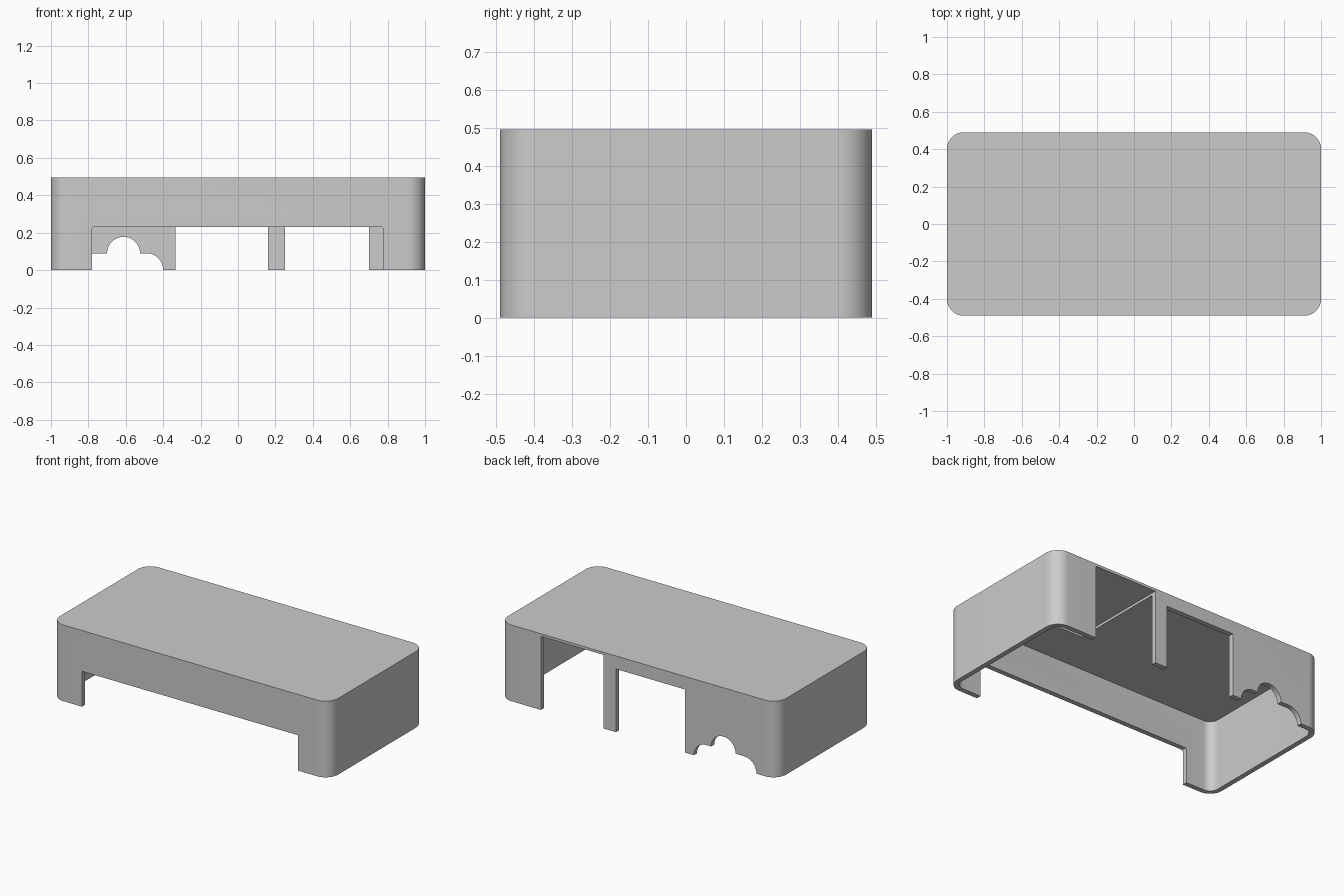
import bpy, bmesh
from math import cos, sin, pi, radians
from mathutils import Vector

if "Cube" in bpy.data.objects:
    bpy.data.objects.remove(bpy.data.objects["Cube"], do_unlink=True)

HX, HY, H = 1.0, 0.49, 0.495     # half length, half depth, height
WALL, CEIL = 0.032, 0.462        # wall thickness, ceiling underside
LOW = -0.1                       # cutters start below the open bottom

grey = bpy.data.materials.new("plain grey")
grey.use_nodes = True
grey.diffuse_color = (0.6, 0.6, 0.6, 1)
grey.node_tree.nodes["Principled BSDF"].inputs["Base Color"].default_value = (0.6, 0.6, 0.6, 1)


def arc(cx, cy, r, start, end, n=16):
    angles = [radians(start + (end - start) * i / n) for i in range(n + 1)]
    return [(cx + r * cos(a), cy + r * sin(a)) for a in angles]


def rounded(hx, hy, r):
    return (arc(hx - r, hy - r, r, 0, 90) + arc(r - hx, hy - r, r, 90, 180)
            + arc(r - hx, r - hy, r, 180, 270) + arc(hx - r, r - hy, r, 270, 360))


def prism(name, points, offset):
    """Extrude a closed 3D outline along offset."""
    bm = bmesh.new()
    face = bm.faces.new([bm.verts.new(p) for p in points])
    ext = bmesh.ops.extrude_face_region(bm, geom=[face])
    moved = [v for v in ext["geom"] if isinstance(v, bmesh.types.BMVert)]
    bmesh.ops.translate(bm, verts=moved, vec=Vector(offset))
    bmesh.ops.recalc_face_normals(bm, faces=bm.faces)
    mesh = bpy.data.meshes.new(name)
    bm.to_mesh(mesh)
    bm.free()
    mesh.materials.append(grey)
    ob = bpy.data.objects.new(name, mesh)
    bpy.context.collection.objects.link(ob)
    return ob


def flat_prism(name, outline, z0, z1):
    return prism(name, [(x, y, z0) for x, y in outline], (0, 0, z1 - z0))


def wall_prism(name, outline, y0, y1):
    return prism(name, [(x, y0, z) for x, z in outline], (0, y1 - y0, 0))


def opening(x0, x1, top, r=0.01):
    return ([(x0, LOW), (x1, LOW)] + arc(x1 - r, top - r, r, 0, 90, 4)
            + arc(x0 + r, top - r, r, 90, 180, 4))


def square(x0, x1, top):
    return [(x0, LOW), (x1, LOW), (x1, top), (x0, top)]


# Outer body with rounded upright corners
cover = flat_prism("cover_shell", rounded(HX, HY, 0.09), 0, H)

# Stepped arches for round connectors, as one outline
arches = ([(-0.85, LOW), (-0.40, LOW)] + arc(-0.49, 0, 0.09, 0, 90)
          + arc(-0.612, 0.09, 0.088, 0, 180, 32) + arc(-0.76, 0, 0.09, 90, 180))

BACK = (HY - 0.06, HY + 0.1)
cutters = [
    # hollow inside, open at the bottom
    flat_prism("cavity_cutter", rounded(HX - WALL, HY - WALL, 0.09 - WALL), LOW, CEIL),
    # wide front opening
    wall_prism("front_opening_cutter", opening(-0.78, 0.775, 0.23), -HY - 0.1, -HY + 0.06),
    # tall back opening, running on as a shallow ceiling recess
    wall_prism("tall_back_opening_cutter", square(0.25, 0.70, 0.478), -0.17, HY + 0.1),
    wall_prism("back_opening_cutter", square(-0.335, 0.16, 0.41), *BACK),
    wall_prism("back_arches_cutter", arches, *BACK),
]

# Cut each opening and discard its cutter
bpy.ops.object.select_all(action="DESELECT")
bpy.context.view_layer.objects.active = cover
cover.select_set(True)
for cutter in cutters:
    cutter.hide_render = True
    mod = cover.modifiers.new(cutter.name, "BOOLEAN")
    mod.operation = "DIFFERENCE"
    mod.solver = "EXACT"
    mod.object = cutter
    bpy.ops.object.modifier_apply(modifier=mod.name)
    bpy.data.objects.remove(cutter, do_unlink=True)

bpy.ops.object.shade_smooth_by_angle(angle=radians(30))
